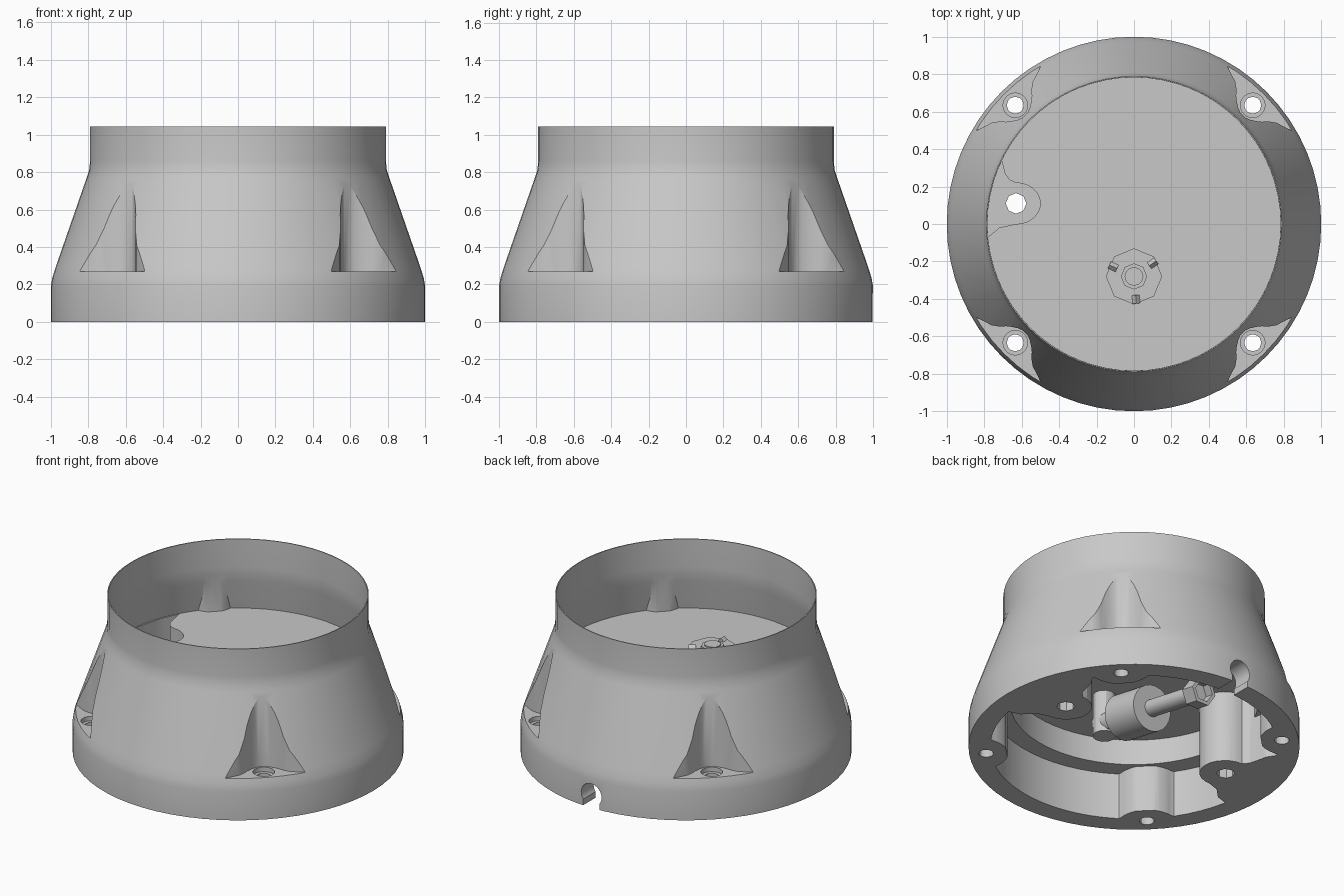
import bpy, bmesh, math
from mathutils import Vector, Matrix

if "Cube" in bpy.data.objects:
    bpy.data.objects.remove(bpy.data.objects["Cube"])

grey = bpy.data.materials.new("light_grey")
grey.diffuse_color = (0.58, 0.58, 0.58, 1)
grey.use_nodes = True
grey.node_tree.nodes["Principled BSDF"].inputs["Base Color"].default_value = grey.diffuse_color


def finish(name, bm):
    bm.normal_update()
    bmesh.ops.recalc_face_normals(bm, faces=bm.faces)
    if bm.calc_volume(signed=True) < 0:
        bmesh.ops.reverse_faces(bm, faces=bm.faces)
    me = bpy.data.meshes.new(name)
    bm.to_mesh(me)
    bm.free()
    me.materials.append(grey)
    ob = bpy.data.objects.new(name, me)
    bpy.context.collection.objects.link(ob)
    return ob


def prism(name, pts, z0, z1):
    """Closed solid with an outline in x, y from z0 to z1."""
    bm = bmesh.new()
    low = [bm.verts.new((x, y, z0)) for x, y in pts]
    top = [bm.verts.new((x, y, z1)) for x, y in pts]
    bm.faces.new(low)
    bm.faces.new(top)
    for i in range(len(pts)):
        j = (i + 1) % len(pts)
        bm.faces.new((low[i], low[j], top[j], top[i]))
    return finish(name, bm)


def circle(x, y, r, n):
    return [(x + r * math.cos(2 * math.pi * i / n), y + r * math.sin(2 * math.pi * i / n))
            for i in range(n)]


def lathe(name, profile, n=64):
    """Closed solid of revolution from (radius, z) pairs."""
    bm = bmesh.new()
    rings = [[bm.verts.new((x, y, z)) for x, y in circle(0, 0, r, n)] for r, z in profile]
    for a, b in zip(rings, rings[1:]):
        for i in range(n):
            j = (i + 1) % n
            bm.faces.new((a[i], a[j], b[j], b[i]))
    bm.faces.new(rings[0])
    bm.faces.new(rings[-1])
    return finish(name, bm)


def aim(ob, a, b):
    """Lay a part made along z onto the line from a towards b."""
    q = (Vector(b) - Vector(a)).to_track_quat("Z", "Y")
    ob.data.transform(Matrix.Translation(a) @ q.to_matrix().to_4x4())
    return ob


def rod(name, a, b, r, n=24):
    return aim(prism(name, circle(0, 0, r, n), 0, (Vector(b) - Vector(a)).length), a, b)


def cut(ob, other):
    m = ob.modifiers.new("cut", "BOOLEAN")
    m.operation, m.solver, m.object = "DIFFERENCE", "EXACT", other
    bpy.context.view_layer.objects.active = ob
    bpy.ops.object.modifier_apply(modifier=m.name)
    bpy.data.objects.remove(other)
    # Keep faces simple so that openings stay open
    bm = bmesh.new()
    bm.from_mesh(ob.data)
    bmesh.ops.triangulate(bm, faces=[f for f in bm.faces if len(f.verts) > 4])
    bm.to_mesh(ob.data)
    bm.free()


def smooth(ob, deg=30):
    bpy.ops.object.select_all(action="DESELECT")
    ob.select_set(True)
    bpy.context.view_layer.objects.active = ob
    bpy.ops.object.shade_smooth_by_angle(angle=math.radians(deg))


# Flared outline of a screw pocket: (distance from centre, sideways)
HALF = [(1.2, 0.62), (0.948, 0.243), (0.92, 0.155), (0.895, 0.12), (0.87, 0.098),
        (0.85, 0.073), (0.833, 0.046), (0.822, 0.02)]


def flare(k, grow=0.0):
    a = math.radians(45 + 90 * k)
    half = [(d - grow, t + grow * 0.7) for d, t in HALF]
    pts = half + [(d, -t) for d, t in reversed(half)]
    return [(d * math.cos(a) - t * math.sin(a), d * math.sin(a) + t * math.cos(a))
            for d, t in pts]


# Housing outer shape
housing = lathe("housing", [(1.0, 0), (1.0, 0.19), (0.992, 0.235), (0.975, 0.29),
                            (0.81, 0.765), (0.795, 0.81), (0.79, 0.86), (0.79, 1.045)])

# Upper and lower hollows, keeping the pocket walls standing
upper = lathe("upper_hollow", [(0.83, 0.563), (0.793, 0.76), (0.785, 0.81),
                               (0.783, 0.86), (0.784, 1.2)])
lower = lathe("lower_hollow", [(0.87, -0.1), (0.87, 0.31), (0.75, 0.31), (0.75, 0.48)])
for k in range(4):
    cut(upper, prism("wall", flare(k, 0.03), 0.4, 0.9))
    cut(lower, prism("wall", flare(k, 0.05), -0.2, 0.6))

# Two inner screw columns joined to the side walls
arc = [(0.63 - 0.16 * math.cos(math.radians(t)),
        0.11 + 0.155 * math.sin(math.radians(t))) for t in range(-90, 91, 15)]
column = [(1.0, -0.2), (0.78, -0.14), (0.71, -0.07)] + arc + \
         [(0.66, 0.3), (0.675, 0.35), (0.69, 0.42), (0.73, 0.48), (0.8, 0.53), (1.0, 0.55)]
for s in (-1, 1):
    cut(lower, prism("column", [(s * x, y) for x, y in column], -0.2, 0.6))
cut(housing, upper)
cut(housing, lower)

# Screw pockets with seats and through holes
for k in range(4):
    a = math.radians(45 + 90 * k)
    x, y = 0.897 * math.cos(a), 0.897 * math.sin(a)
    cut(housing, prism("pocket", flare(k), 0.27, 0.9))
    cut(housing, prism("seat", circle(x, y, 0.066, 16), 0.24, 0.35))
    cut(housing, prism("hole", circle(x, y, 0.045, 12), -0.1, 0.3))

# Recess down into the left column, and the column screw holes
arc = [(-0.63 + 0.13 * math.cos(math.radians(t)),
        0.11 + 0.11 * math.sin(math.radians(t))) for t in range(-90, 91, 15)]
recess = [(-0.815, -0.1), (-0.78, -0.07), (-0.72, -0.02)] + arc + \
         [(-0.665, 0.235), (-0.69, 0.27), (-0.705, 0.33), (-0.718, 0.405),
          (-0.775, 0.28), (-0.817, 0.11)]
cut(housing, prism("recess", recess, 0.08, 0.575))
for x, top in ((-0.63, 0.2), (0.63, 0.35)):
    cut(housing, prism("hole", circle(x, 0.11, 0.055, 8), -0.1, top))

# Cable notch at the back
cut(housing, rod("notch", (0, 0.75, 0.085), (0, 1.2, 0.085), 0.075))
cut(housing, prism("notch", [(-0.06, 0.75), (0.06, 0.75), (0.06, 1.2), (-0.06, 1.2)],
                   -0.1, 0.07))
smooth(housing)

# Fitting through the floor
c = (0, -0.28)
parts = [rod("floor_flange", (*c, 0.5), (*c, 0.58), 0.15, 8),
         rod("fitting_collar", (*c, 0.54), (*c, 0.595), 0.07, 8),
         rod("fitting_post", (*c, 0.27), (*c, 0.605), 0.05, 12),
         rod("lower_post", (*c, 0.2), (*c, 0.5), 0.07, 12)]
for i in range(3):
    a = math.radians(35 + 120 * i)
    d = Vector((math.cos(a), math.sin(a), 0))
    p = Vector((*c, 0.58))
    parts.append(rod("flange_lug", p + d * 0.1, p + d * 0.145, 0.02, 4))


# Cable assembly running down towards the notch
def axis(y):
    return (0, y, 0.23 - 0.2 * y)


parts += [rod("cable_elbow", axis(-0.32), axis(-0.08), 0.065, 12),
          rod("cable_nut", axis(-0.1), axis(0.17), 0.145),
          rod("cable_tube", axis(0.15), axis(0.58), 0.055, 16),
          aim(lathe("hex_end", [(0.09, 0), (0.09, 0.1), (0.066, 0.1), (0.066, 0.04)], 6),
              axis(0.56), axis(0.7))]
for ob in parts:
    smooth(ob)
